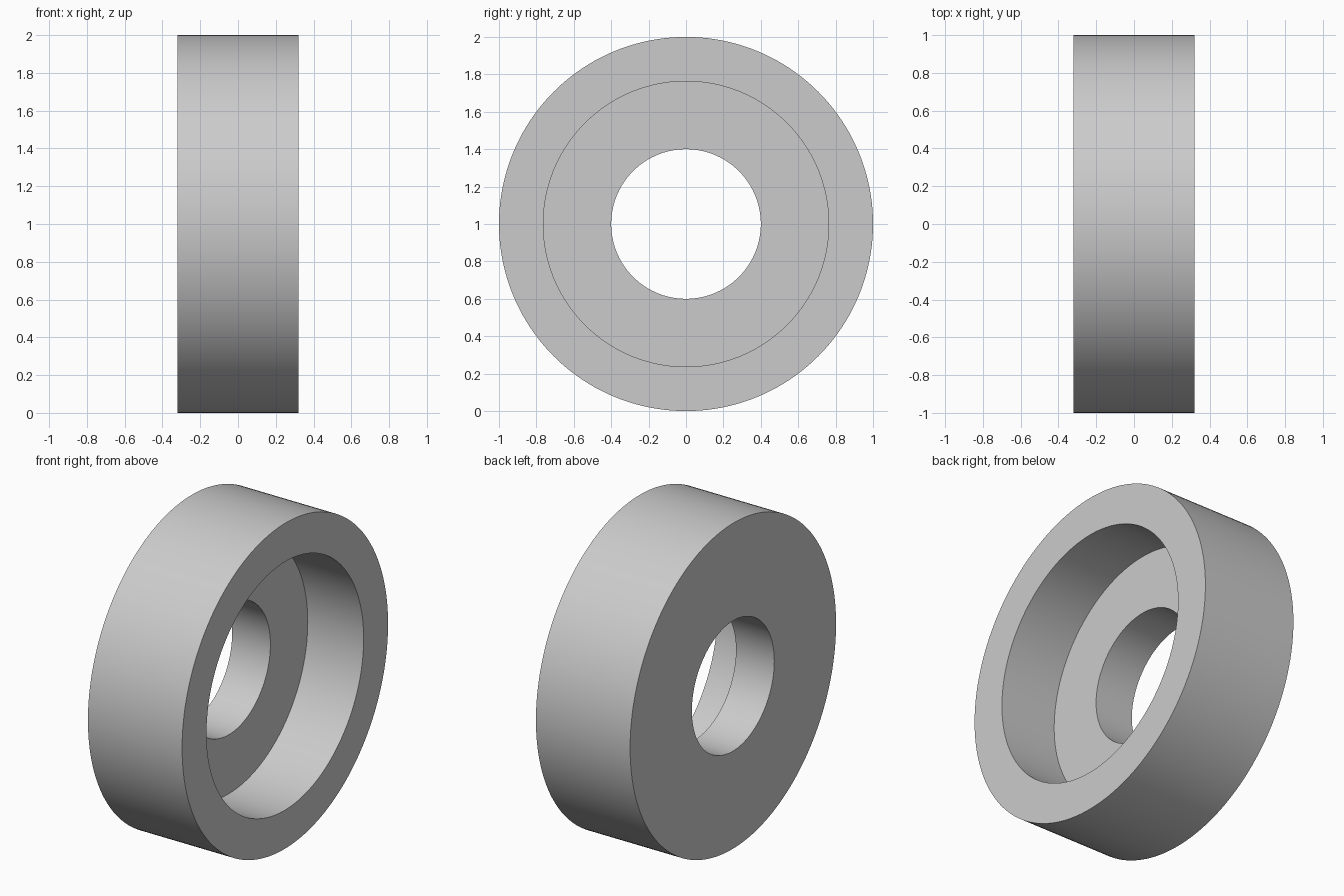
import bpy
import bmesh
import math
from mathutils import Vector

cube = bpy.data.objects.get("Cube")
if cube:
    bpy.data.objects.remove(cube, do_unlink=True)

# Dimensions
OUTER, RECESS, BORE = 1.0, 0.763, 0.4
HALF_WIDTH, FLOOR_X = 0.32, -0.06
SEGMENTS = 160

# Plain grey material
grey = bpy.data.materials.new("light_grey")
colour = (0.6, 0.6, 0.6, 1.0)
grey.diffuse_color = colour
grey.use_nodes = True
grey.node_tree.nodes["Principled BSDF"].inputs["Base Color"].default_value = colour

# Closed cross-section as (x, radius), with the recess opening towards +x
profile = [
    (-HALF_WIDTH, BORE), (-HALF_WIDTH, OUTER),
    (HALF_WIDTH, OUTER), (HALF_WIDTH, RECESS),
    (FLOOR_X, RECESS), (FLOOR_X, BORE),
]

# Revolve the section around the x axis
bm = bmesh.new()
verts = [bm.verts.new((x, 0, r)) for x, r in profile]
edges = [bm.edges.new((v, verts[(i + 1) % len(verts)])) for i, v in enumerate(verts)]
bmesh.ops.spin(bm, geom=verts + edges, cent=Vector(), axis=Vector((1, 0, 0)),
               angle=math.tau, steps=SEGMENTS)
bmesh.ops.remove_doubles(bm, verts=bm.verts, dist=0.0001)
bmesh.ops.recalc_face_normals(bm, faces=bm.faces)

mesh = bpy.data.meshes.new("recessed_ring")
bm.to_mesh(mesh)
bm.free()
mesh.materials.append(grey)

ring = bpy.data.objects.new("recessed_ring", mesh)
ring.location.z = OUTER
bpy.context.collection.objects.link(ring)

# Smooth round walls, crisp rims
bpy.ops.object.select_all(action='DESELECT')
ring.select_set(True)
bpy.context.view_layer.objects.active = ring
bpy.ops.object.shade_smooth_by_angle(angle=math.radians(30))
